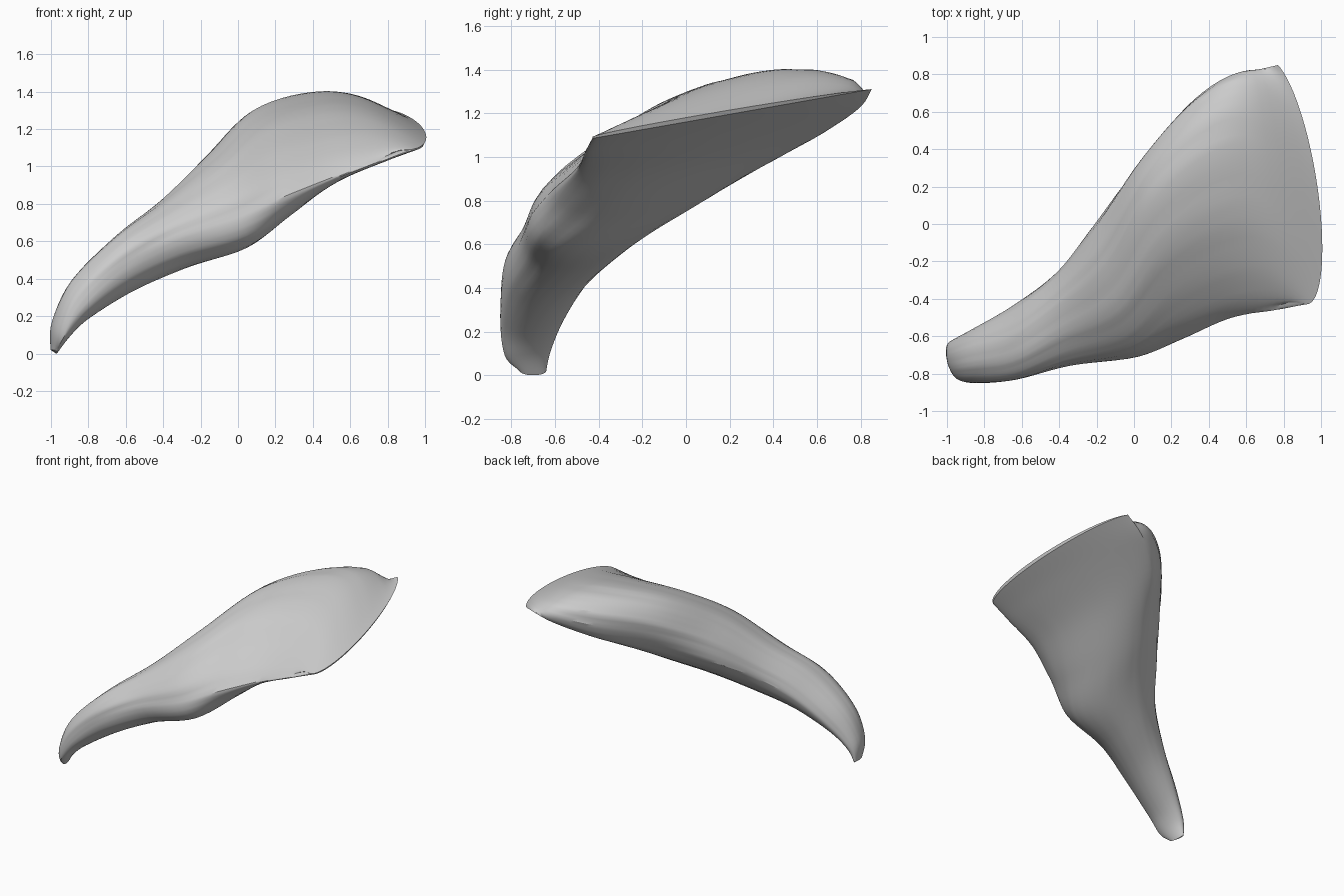
import bpy, bmesh, math, random
from mathutils import Vector

if "Cube" in bpy.data.objects:
    bpy.data.objects.remove(bpy.data.objects["Cube"])

random.seed(4)
N, SUB = 72, 6

# Cross-sections from tendon tip to fan edge: back edge, front edge, top crest, underside
SECTIONS = [
    [(-.99, -.64, .02), (-.97, -.76, .02), (-1.0, -.70, .02), (-.97, -.70, .00)],
    [(-.97, -.62, .12), (-.93, -.83, .09), (-.99, -.74, .17), (-.90, -.70, .10)],
    [(-.84, -.55, .28), (-.83, -.85, .26), (-.89, -.72, .39), (-.78, -.70, .20)],
    [(-.62, -.42, .50), (-.62, -.83, .46), (-.65, -.66, .63), (-.55, -.62, .34)],
    [(-.40, -.25, .67), (-.35, -.76, .61), (-.40, -.50, .82), (-.28, -.50, .46)],
    [(-.20, .00, .83), (.00, -.71, .73), (-.13, -.30, 1.06), (.02, -.40, .57)],
    [(.05, .28, .98), (.25, -.62, .84), (.10, .07, 1.29), (.24, -.15, .75)],
    [(.32, .60, 1.10), (.50, -.51, .94), (.40, .32, 1.385), (.50, .05, .96)],
    [(.58, .79, 1.22), (.73, -.45, 1.03), (.67, .35, 1.36), (.78, .05, 1.09)],
    [(.77, .85, 1.31), (.87, -.40, 1.09), (1.0, .03, 1.185), (.99, .03, 1.165)],
]
SECTIONS = [[Vector(p) for p in s] for s in SECTIONS]


def spline(a, b, c, d, t):
    return 0.5 * (2*b + (c - a)*t + (2*a - 5*b + 4*c - d)*t*t + (3*b - a - 3*c + d)*t**3)


def section_at(u):
    last = len(SECTIONS) - 1
    i = min(int(u), last - 1)
    q = [SECTIONS[max(0, min(last, i + k))] for k in (-1, 0, 1, 2)]
    return [spline(q[0][j], q[1][j], q[2][j], q[3][j], u - i) for j in range(4)]


# Fibre groove strength around the ring
fibre = [random.uniform(-1, 1) for _ in range(N)]

bm = bmesh.new()
rings = []
steps = (len(SECTIONS) - 1) * SUB
for r in range(steps + 1):
    t = r / steps
    back, front, top, under = section_at(r / SUB)
    mid = (back + front) / 2
    ring = []
    for k in range(N):
        a = 2 * math.pi * k / N
        side = top if math.sin(a) >= 0 else under
        off = (front - mid) * math.cos(a) + (side - mid) * abs(math.sin(a))
        shift = t * 5
        f0, w = int(k + shift), (k + shift) % 1
        groove = fibre[f0 % N] * (1 - w) + fibre[(f0 + 1) % N] * w
        amp = 0.018 if math.sin(a) > 0 else 0.008
        off *= 1 + amp * groove * math.sin(math.pi * t)
        ring.append(bm.verts.new(mid + off))
    rings.append(ring)

# Muscle skin
for r0, r1 in zip(rings, rings[1:]):
    for k in range(N):
        n = (k + 1) % N
        bm.faces.new((r0[k], r0[n], r1[n], r1[k]))

# Tendon tip and thin fan edge, closed with strips from top to underside
for ring in (rings[0], rings[-1]):
    for k in range(N // 2):
        loop = [ring[k], ring[k + 1], ring[(N - k - 1) % N], ring[(N - k) % N]]
        bm.faces.new(list(dict.fromkeys(loop)))

bmesh.ops.recalc_face_normals(bm, faces=bm.faces)
mesh = bpy.data.meshes.new("fan_muscle")
bm.to_mesh(mesh)
bm.free()
muscle = bpy.data.objects.new("fan_muscle", mesh)
bpy.context.collection.objects.link(muscle)
bpy.context.view_layer.objects.active = muscle
muscle.select_set(True)
bpy.ops.object.shade_smooth_by_angle(angle=math.radians(30))
